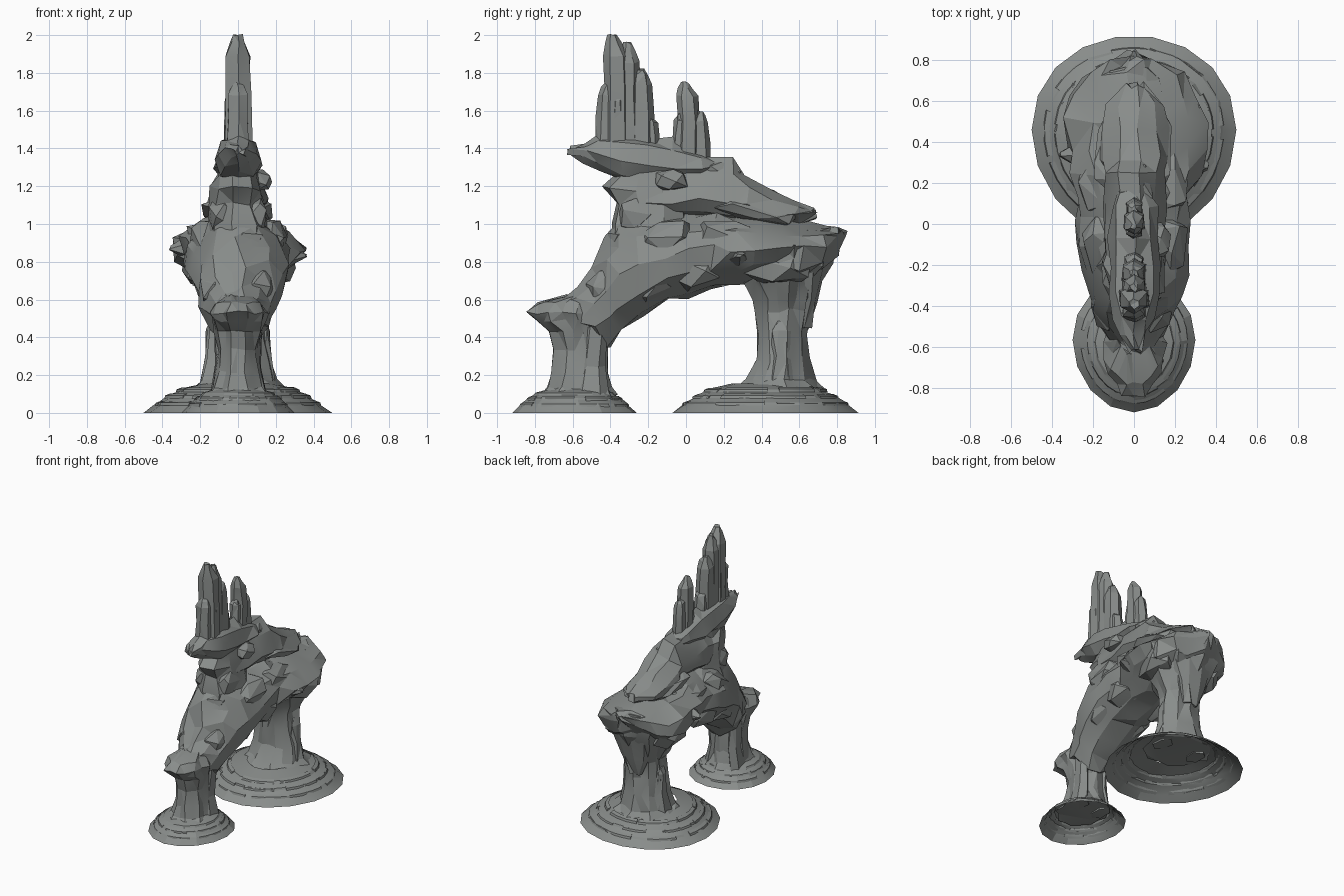
import bpy, bmesh, math, random
from mathutils import Vector, Euler

random.seed(5)
cube = bpy.data.objects.get("Cube")
if cube:
    bpy.data.objects.remove(cube, do_unlink=True)

rock = bpy.data.materials.new("grey rock")
rock.use_nodes = True
GREY = (0.25, 0.265, 0.257, 1)
rock.diffuse_color = GREY
rock.node_tree.nodes["Principled BSDF"].inputs["Base Color"].default_value = GREY


def finish(name, bm, closed=True):
    if closed:
        bmesh.ops.recalc_face_normals(bm, faces=bm.faces)
    mesh = bpy.data.meshes.new(name)
    bm.to_mesh(mesh)
    bm.free()
    mesh.materials.append(rock)
    obj = bpy.data.objects.new(name, mesh)
    bpy.context.collection.objects.link(obj)
    bpy.ops.object.select_all(action='DESELECT')
    obj.select_set(True)
    bpy.context.view_layer.objects.active = obj
    bpy.ops.object.shade_smooth_by_angle(angle=math.radians(15))


def shake(amount):
    return Vector([random.uniform(-amount, amount) for _ in range(3)])


def loft(name, rings, rough=0.0, closed=True):
    """Skin a stack of rings, roughened and split into facets."""
    bm = bmesh.new()
    loops = [[bm.verts.new(Vector(p) + shake(rough)) for p in ring] for ring in rings]
    n = len(loops[0])
    for a, b in zip(loops, loops[1:]):
        for i in range(n):
            j = (i + 1) % n
            bm.faces.new((a[i], a[j], b[j], b[i]))
    if closed:
        bm.faces.new(loops[0][::-1])
        bm.faces.new(loops[-1])
    if rough:
        bmesh.ops.triangulate(bm, faces=bm.faces)
    finish(name, bm, closed)


def column(name, levels, sides, rough, ribs=0.0):
    """Upright rock; each level is z, x, y, half width, half depth."""
    rib = [1 + ribs * (-1 if i % 2 else 1) * random.uniform(.4, 1) for i in range(sides)]
    rings = []
    for z, x, y, rx, ry in levels:
        ring = []
        for i in range(sides):
            t = math.tau * (i + .5) / sides
            ring.append((x + rx * rib[i] * math.cos(t), y + ry * rib[i] * math.sin(t), z))
        rings.append(ring)
    loft(name, rings, rough)


def ridge(name, slices, sides, rough, upper=1.2, lower=1.2):
    """Rock lying along y; each slice is y, low z, widest z, high z, half width."""
    rings = []
    for y, low, mid, high, w in slices:
        ring = []
        for i in range(sides):
            t = math.tau * i / sides
            c, s = math.cos(t), math.sin(t)
            x = w * math.copysign(abs(c) ** (upper if s > 0 else lower), c)
            ring.append((x, y, mid + s * (high - mid if s > 0 else mid - low)))
        rings.append(ring)
    loft(name, rings, rough)


def chunk(name, place, size, tilt=0.0, points=16):
    """Angular block: the hull of scattered points, tilted about x."""
    bm = bmesh.new()
    turn = Euler((tilt, 0, random.uniform(-.2, .2))).to_matrix()
    for k in range(points):
        # even spread over a sphere, pushed towards a box
        h = 1 - 2 * (k + .5) / points
        t = k * 2.4 + random.uniform(-.3, .3)
        r = math.sqrt(1 - h * h)
        p = [math.copysign(abs(c) ** .75, c) * random.uniform(.88, 1.04)
             for c in (r * math.cos(t), r * math.sin(t), h)]
        bm.verts.new(Vector(place) + turn @ Vector([s * c for s, c in zip(size, p)]))
    hull = bmesh.ops.convex_hull(bm, input=bm.verts)
    inner = set(hull["geom_interior"])
    bmesh.ops.delete(bm, geom=[v for v in bm.verts if v in inner], context='VERTS')
    finish(name, bm)


def oval(y, rx, ry, f, t, z):
    """Point on a slightly egg-shaped ring."""
    c = math.cos(t)
    return (rx * f * c, y + ry * f * math.sin(t) + .08 * rx * f * c * c, z)


# Stepped round feet, open underneath
def foot(name, y, rx, ry, steps, sides):
    rings = []
    for k, (f, z) in enumerate(steps):
        wobble = .02 if k else 0
        rings.append([oval(y, rx, ry, f * (1 + random.uniform(-wobble, wobble)), math.tau * i / sides, z)
                      for i in range(sides)])
    loft(name, rings, closed=False)


def ledges(name, y, rx, ry, rows):
    """Broken thin plates of strata around a foot."""
    bm = bmesh.new()
    for f, z, count in rows:
        for k in range(count):
            start = math.tau * (k + random.uniform(0, .2)) / count
            span = math.tau / count * random.uniform(.6, .9)
            lift = random.uniform(0, .005)
            loops = [[bm.verts.new(oval(y, rx, ry, g, start + span * i / 3, h)) for g, h in
                      ((f - .04, z), (f, z - .012), (f - .01, z + lift), (f - .06, z + lift + .01))]
                     for i in range(4)]
            for a, b in zip(loops, loops[1:]):
                for i in range(4):
                    j = (i + 1) % 4
                    bm.faces.new((a[i], a[j], b[j], b[i]))
            bm.faces.new(loops[0])
            bm.faces.new(loops[-1])
    finish(name, bm)


STEPS = [(1, 0), (.88, .042), (.86, .055), (.77, .08), (.75, .093), (.66, .11), (.63, .125), (.48, .142), (.36, .155)]
foot("back_foot", .42, .5, .5, STEPS, 18)
foot("front_foot", -.59, .3, .33, [(f, z * .85) for f, z in STEPS], 16)
ledges("back_strata", .42, .5, .5, [(.885, .05, 9), (.78, .088, 8), (.66, .122, 7)])
ledges("front_strata", -.59, .3, .33, [(.88, .044, 8), (.77, .076, 7)])

# Ribbed legs
column("front_leg", [(.09, 0, -.57, .18, .21), (.13, 0, -.56, .135, .17), (.22, 0, -.56, .115, .15),
                     (.34, 0, -.56, .105, .145), (.43, 0, -.565, .12, .16), (.49, 0, -.6, .14, .2),
                     (.53, 0, -.62, .15, .225), (.58, 0, -.6, .12, .19), (.62, 0, -.54, .08, .1)],
       18, .01, .08)
column("back_leg", [(.13, 0, .49, .24, .23), (.17, 0, .495, .2, .18), (.28, 0, .51, .17, .14),
                    (.42, 0, .51, .155, .13), (.54, 0, .51, .15, .135), (.6, 0, .51, .17, .15),
                    (.69, 0, .5, .21, .2), (.78, 0, .52, .27, .245), (.88, 0, .53, .3, .25)],
       18, .013, .08)
for side in (-1, 1):
    column("leg_buttress", [(.12, side * .15, .5, .06, .09), (.3, side * .14, .51, .04, .06),
                            (.44, side * .145, .51, .03, .05), (.48, side * .13, .51, .02, .03)], 6, .008)
    column("front_buttress", [(.08, side * .1, -.5, .06, .1), (.25, side * .08, -.49, .04, .07),
                              (.45, side * .09, -.48, .04, .06)], 6, .008)

# Arching body that joins the two legs
ridge("arch_body", [(-.66, .5, .56, .59, .07), (-.57, .45, .56, .66, .13), (-.48, .36, .6, .76, .18),
                    (-.42, .34, .66, .92, .2), (-.36, .41, .72, 1.04, .22), (-.24, .52, .78, 1.06, .25),
                    (-.1, .59, .84, 1.07, .29), (.02, .62, .86, 1.06, .28), (.14, .64, .87, 1.06, .27),
                    (.26, .68, .87, 1.05, .31), (.38, .7, .86, 1.02, .34), (.5, .7, .87, 1.02, .34),
                    (.62, .68, .88, 1.0, .32), (.72, .75, .9, .98, .24), (.79, .85, .94, .97, .11),
                    (.84, .94, .95, .96, .015)], 11, .025, 1.25, 1.0)
column("back_crown", [(.44, 0, .62, .06, .04), (.6, 0, .63, .12, .07), (.75, 0, .65, .18, .09),
                      (.86, 0, .67, .22, .1), (.97, 0, .67, .14, .1)], 9, .014)

# Big blocks breaking the flanks: y, z, outward x, half sizes, tilt
BLOCKS = [(-.4, .65, .1, .1, .13, .13, .5), (-.2, .7, .13, .12, .14, .13, .3),
          (.06, .76, .15, .12, .14, .12, .1), (-.1, .92, .13, .14, .17, .1, .3),
          (.22, .94, .14, .14, .18, .08, -.1), (.48, .78, .19, .11, .2, .11, 0)]
for y, z, x, sx, sy, sz, tilt in BLOCKS:
    for side in (-1, 1):
        chunk("side_block", (side * x, y, z), (sx, sy, sz), tilt)

# Pointed shoulders
for side, y, z in ((-1, .34, .87), (1, .28, .84)):
    bm = bmesh.new()
    bmesh.ops.create_cone(bm, segments=6, radius1=.17, radius2=.012, depth=.24, cap_ends=True)
    for v in bm.verts:
        u = v.co.copy()
        v.co = Vector((side * (.245 + u.z), y + u.x, z + u.y * .85)) + shake(.01)
    finish("shoulder_spike", bm)

# Roof-like slab sloping to the rear, and the neck above the arch
ridge("upper_slab", [(-.2, 1.02, 1.1, 1.32, .13), (-.06, 1.03, 1.12, 1.36, .14), (.08, 1.04, 1.12, 1.35, .15),
                     (.24, 1.04, 1.1, 1.35, .16), (.32, 1.04, 1.09, 1.27, .17), (.46, 1.02, 1.06, 1.18, .17),
                     (.58, 1.01, 1.05, 1.13, .14), (.68, 1.03, 1.06, 1.1, .05)], 9, .018, 1.2)
column("neck", [(.88, 0, -.21, .2, .17), (1.0, 0, -.19, .165, .2), (1.1, 0, -.18, .145, .2),
                (1.19, 0, -.2, .135, .24), (1.25, 0, -.17, .115, .21), (1.36, 0, -.15, .09, .24)], 9, .018)
chunk("right_bulge", (.1, -.08, 1.23), (.08, .1, .06))
chunk("left_bulge", (-.07, -.08, 1.17), (.07, .15, .08), -.2)
chunk("rear_bulge", (.01, .18, 1.26), (.09, .13, .08), -.3)
for side in (-1, 1):
    chunk("slab_flank", (side * .1, .38, 1.06), (.09, .24, .05), -.2)
    chunk("neck_flank", (side * .08, -.25, 1.05), (.085, .12, .1), .2)

# Beak-like ledge under the spires
ridge("spire_ledge", [(-.62, 1.37, 1.385, 1.4, .03), (-.54, 1.33, 1.39, 1.43, .07), (-.46, 1.29, 1.37, 1.46, .1),
                      (-.34, 1.23, 1.33, 1.47, .125), (-.2, 1.21, 1.31, 1.46, .125), (-.06, 1.21, 1.29, 1.45, .12),
                      (.08, 1.22, 1.3, 1.37, .11), (.16, 1.25, 1.3, 1.34, .08)], 8, .014, 1.0)


# Spires: half width, half depth, foot and top heights, lean of tip
def spire(name, x, y, rx, ry, low, top, lean):
    h = top - low
    column(name, [(low, x, y, rx * 1.12, ry * 1.14), (low + h * .5, x, y, rx * 1.05, ry * 1.02),
                  (low + h * .82, x, y + lean * .3, rx * .95, ry * .95),
                  (low + h * .93, x, y + lean * .7, rx * .6, ry * .65),
                  (top, x, y + lean, rx * .3, ry * .35)], 6, .006)


spire("tall_spire", 0, -.36, .075, .07, 1.38, 2.0, -.03)
spire("tall_spire_rear_top", 0, -.3, .062, .055, 1.38, 1.96, -.01)
spire("tall_spire_front", 0, -.425, .06, .05, 1.36, 1.75, .015)
spire("tall_spire_rear", 0, -.235, .06, .065, 1.38, 1.82, -.01)
spire("tall_spire_skirt", 0, -.19, .05, .05, 1.36, 1.58, -.03)
spire("short_spire", 0, .015, .052, .06, 1.34, 1.75, -.025)
spire("short_spire_front", 0, -.035, .042, .035, 1.34, 1.59, .01)
spire("short_spire_rear", 0, .08, .045, .045, 1.28, 1.6, -.01)
for side in (-1, 1):
    spire("spire_rib", side * .05, -.36, .02, .035, 1.38, 1.71, 0)

# Slab sunk into the front slope
chunk("slope_slab", (.03, -.34, .93), (.11, .08, .06), .3)
